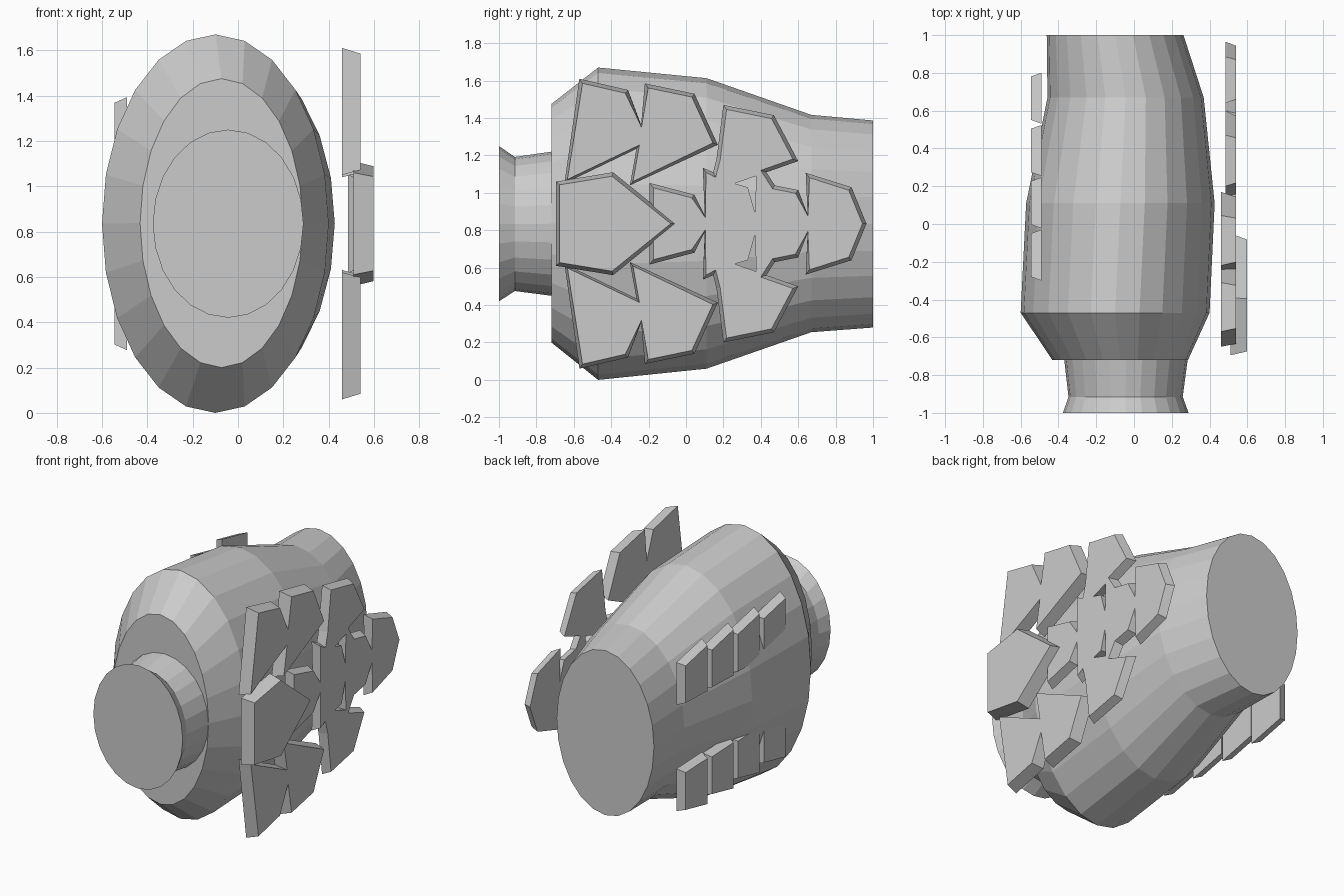
import bpy, bmesh
from math import cos, sin, pi
from mathutils import Vector

if "Cube" in bpy.data.objects:
    bpy.data.objects.remove(bpy.data.objects["Cube"])

ZC = 0.835  # height of the horizontal symmetry line


def finish(bm, name):
    bmesh.ops.recalc_face_normals(bm, faces=bm.faces)
    me = bpy.data.meshes.new(name)
    bm.to_mesh(me)
    bm.free()
    ob = bpy.data.objects.new(name, me)
    bpy.context.collection.objects.link(ob)
    return ob


def shrink(pts, d):
    """Offset a closed 2D outline inwards by d (mitred, limited at sharp notches)."""
    pts = [Vector(p) for p in pts]
    n = len(pts)
    area = sum(pts[i - 1].x * pts[i].y - pts[i].x * pts[i - 1].y for i in range(n))
    side = 1 if area > 0 else -1
    out = []
    for i, p in enumerate(pts):
        a, b = (p - pts[i - 1]).normalized(), (pts[(i + 1) % n] - p).normalized()
        na, nb = Vector((-a.y, a.x)) * side, Vector((-b.y, b.x)) * side
        out.append(p + (na + nb) * d / max(1 + na.dot(nb), 0.7))
    return out


def plate(name, pts, x_in, x_out, inset=0.02):
    """Flat plate in the yz plane whose outer face is slightly smaller."""
    bm = bmesh.new()
    a = [bm.verts.new((x_in, y, z)) for y, z in pts]
    b = [bm.verts.new((x_out, y, z)) for y, z in shrink(pts, inset)]
    bm.faces.new(a)
    bm.faces.new(b)
    n = len(a)
    for i in range(n):
        j = (i + 1) % n
        bm.faces.new((a[i], a[j], b[j], b[i]))
    return finish(bm, name)


def flip(pts):
    return [(y, 2 * ZC - z) for y, z in pts]


# Body: elliptical rings along y -> (y, x min, x max, z min, z max)
rings = [(-1.0, -.376, .289, .42, 1.25), (-.915, -.347, .258, .475, 1.192),
         (-.72, -.369, .284, .45, 1.22), (-.72, -.432, .286, .20, 1.475),
         (-.47, -.60, .40, 0, 1.67), (.11, -.571, .427, .06, 1.613),
         (.67, -.458, .369, .255, 1.417), (1.0, -.462, .262, .28, 1.387)]
SIDES = 24
bm = bmesh.new()
loops = []
for y, x0, x1, z0, z1 in rings:
    loops.append([bm.verts.new(((x0 + x1) / 2 + (x1 - x0) / 2 * cos(2 * pi * i / SIDES), y,
                                (z0 + z1) / 2 + (z1 - z0) / 2 * sin(2 * pi * i / SIDES)))
                  for i in range(SIDES)])
for p, q in zip(loops, loops[1:]):
    for i in range(SIDES):
        j = (i + 1) % SIDES
        bm.faces.new((p[i], p[j], q[j], q[i]))
bm.faces.new(loops[0])
bm.faces.new(loops[-1])
finish(bm, "body")

# Large notched plates on the right side, upper and lower
wing = [(-.57, 1.61), (-.31, 1.55), (-.24, 1.364), (-.22, 1.585), (.045, 1.53),
        (.17, 1.257), (-.30, 1.04), (-.265, 1.235), (-.65, 1.05)]
plate("upper_wing_plate", wing, .46, .54)
plate("lower_wing_plate", flip(wing), .46, .54)

# Arrow plate in front of them
plate("arrow_plate", [(-.695, 1.06), (-.39, 1.11), (-.05, ZC), (-.39, .56), (-.695, .61)],
      .51, .597)

# Spine plate with side wings, symmetric about the middle line, with two slots
half = [(-.195, 1.053), (.045, .99), (.10, .88), (.09, 1.134), (.145, 1.11), (.163, 1.18),
        (.20, 1.47), (.47, 1.415), (.60, 1.17), (.43, 1.11), (.475, 1.04), (.60, 1.015),
        (.65, .885), (.64, 1.107), (.885, 1.03)]
spine = plate("spine_plate", half + [(.965, ZC)] + flip(half)[::-1], .485, .54)
slot = [(.26, 1.05), (.375, 1.09), (.37, .89), (.33, 1.03)]
for name, pts in (("upper_slot_cutter", slot), ("lower_slot_cutter", flip(slot))):
    cutter = plate(name, pts, .47, .56, 0)
    cutter.hide_render = True
    cutter.hide_viewport = True
    mod = spine.modifiers.new(name, 'BOOLEAN')
    mod.operation = 'DIFFERENCE'
    mod.solver = 'EXACT'
    mod.object = cutter

# Two rows of small scales on the left side
for i in range(4):
    y = -.30 + .277 * i
    scale = [(y, 1.04), (y, 1.393), (y + .27, 1.335), (y + .27, 1.05)]
    plate(f"upper_scale_{i + 1}", scale, -.49, -.545)
    plate(f"lower_scale_{i + 1}", flip(scale), -.49, -.545)
